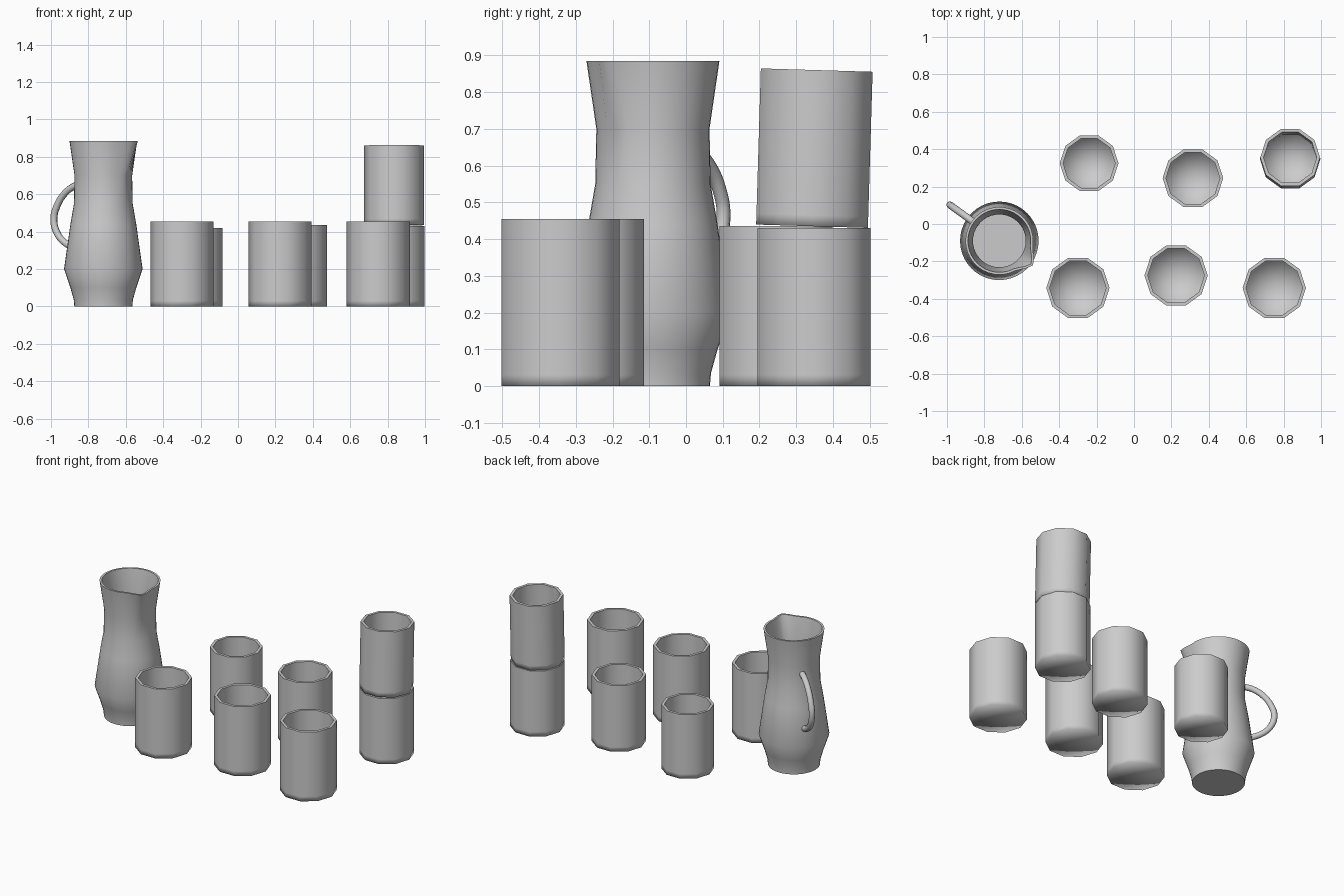
import bpy, bmesh, math
from mathutils import Vector

if "Cube" in bpy.data.objects:
    bpy.data.objects.remove(bpy.data.objects["Cube"])


def lathe(name, profile, sides, sharp=(), shape=None):
    """Revolve (radius, z) points; the first and last points lie on the axis."""
    bm = bmesh.new()
    rings = []
    for r, z in profile:
        if r == 0:
            rings.append([bm.verts.new((0, 0, z))] * sides)
            continue
        ring = []
        for k in range(sides):
            a = 2 * math.pi * k / sides
            rr = shape(r, z, a) if shape else r
            ring.append(bm.verts.new((rr * math.cos(a), rr * math.sin(a), z)))
        rings.append(ring)
    for lo, hi in zip(rings, rings[1:]):
        for k in range(sides):
            n = (k + 1) % sides
            f = bm.faces.new(dict.fromkeys((lo[k], lo[n], hi[n], hi[k])))
            f.smooth = True
    for i in sharp:
        for k in range(sides):
            bm.edges.get((rings[i][k], rings[i][(k + 1) % sides])).smooth = False
    bmesh.ops.recalc_face_normals(bm, faces=bm.faces)
    mesh = bpy.data.meshes.new(name)
    bm.to_mesh(mesh)
    bm.free()
    obj = bpy.data.objects.new(name, mesh)
    bpy.context.collection.objects.link(obj)
    return obj


def cup(name, loc, r, h, tilt=0):
    t = 0.018
    profile = [(0, 0), (r, 0), (r, 0.03), (r, h), (r - t, h),
               (r - t, 0.06), (r - t, 0.03), (0, 0.03)]
    obj = lathe(name, profile, 10, sharp=(3, 4))
    obj.location = loc
    obj.rotation_euler.x = tilt


# Ten-sided cups: x, y, z, radius, height, tilt
for i, (x, y, z, r, h, tilt) in enumerate([
        (-0.30, -0.342, 0, 0.169, 0.455, 0),
        (0.225, -0.275, 0, 0.169, 0.455, 0),
        (0.75, -0.342, 0, 0.169, 0.455, 0),
        (-0.24, 0.325, 0, 0.157, 0.42, 0),
        (0.315, 0.245, 0, 0.162, 0.435, 0),
        (0.835, 0.348, 0, 0.162, 0.43, 0)]):
    cup(f"cup_{i + 1}", (x, y, z), r, h, tilt)
cup("stacked_cup", (0.835, 0.343, 0.435), 0.16, 0.425, -0.03)


# Jug body, with the rim pulled out into a spout along local +x
def spout(r, z, a):
    a = min(a, 2 * math.pi - a)
    return r + 0.042 * max(0, 1 - a / 0.4) * max(0, (z - 0.70) / 0.185)


outer = [(0.155, 0), (0.158, 0.035), (0.176, 0.10), (0.21, 0.20), (0.176, 0.44),
         (0.157, 0.55), (0.154, 0.70), (0.181, 0.885)]
inner = [(r - 0.013, max(z, 0.02)) for r, z in reversed(outer)]
jug = lathe("jug_body", [(0, 0)] + outer + inner + [(0, 0.02)], 40,
            sharp=(1, 8, 9, 16), shape=spout)
jug.location = (-0.72, -0.09, 0)
jug.rotation_euler.z = math.radians(-36)

# Jug handle opposite the spout
path = [(0.145, 0.655), (0.20, 0.64), (0.265, 0.595), (0.31, 0.53), (0.327, 0.47),
        (0.31, 0.40), (0.26, 0.345), (0.185, 0.31)]
curve = bpy.data.curves.new("jug_handle", 'CURVE')
curve.dimensions = '3D'
curve.bevel_depth = 0.019
curve.bevel_resolution = 2
curve.use_fill_caps = True
curve.resolution_u = 4
spline = curve.splines.new('BEZIER')
spline.bezier_points.add(len(path) - 1)
for p, (r, z) in zip(spline.bezier_points, path):
    p.co = Vector((-r, 0, z))
    p.handle_left_type = p.handle_right_type = 'AUTO'
handle = bpy.data.objects.new("jug_handle", curve)
bpy.context.collection.objects.link(handle)
handle.location = jug.location
handle.rotation_euler = jug.rotation_euler
